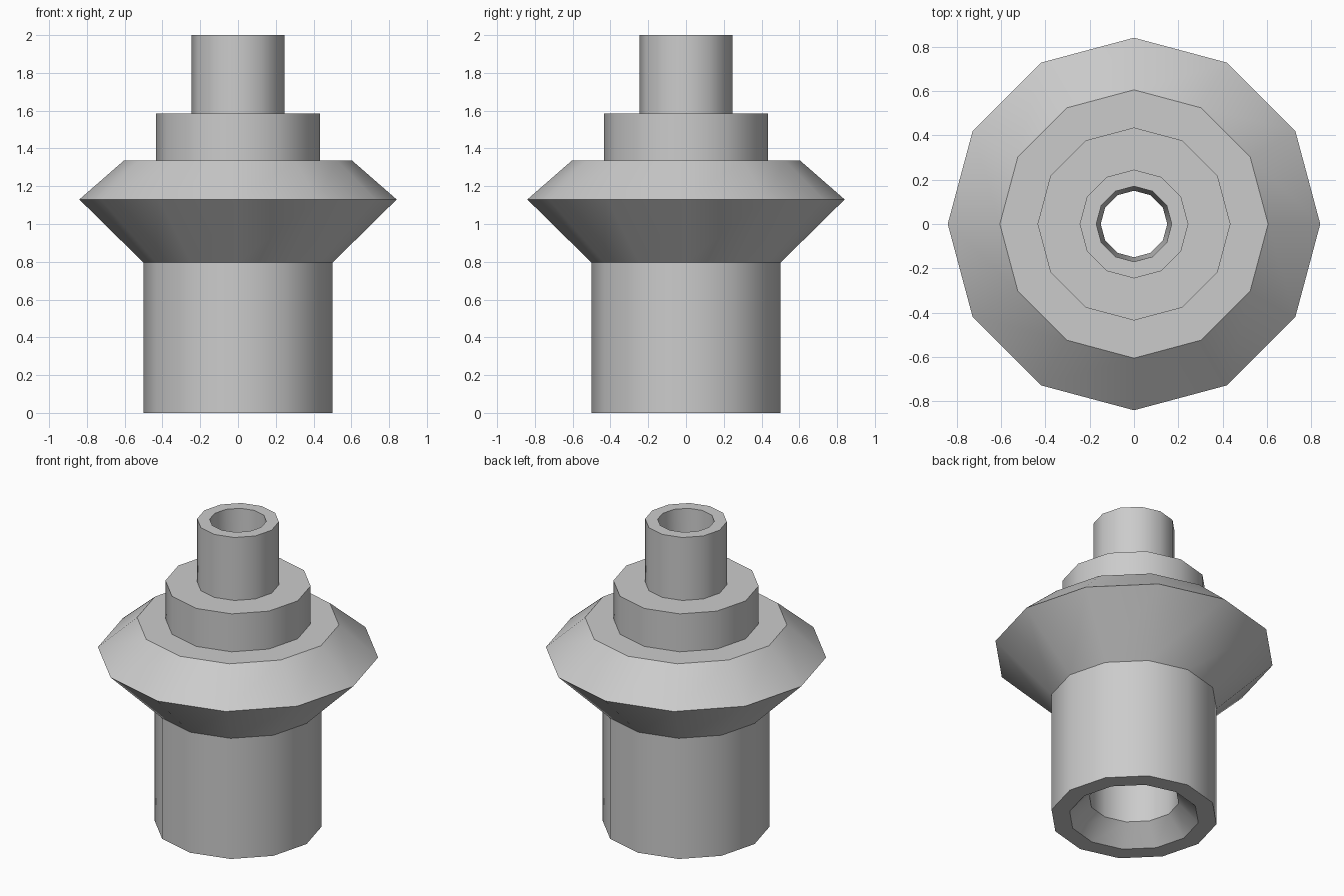
import bpy, bmesh, math

cube = bpy.data.objects.get("Cube")
if cube:
    bpy.data.objects.remove(cube)

SIDES = 12

grey = bpy.data.materials.new("plain_grey")
grey.use_nodes = True
colour = (0.6, 0.6, 0.6, 1)
grey.diffuse_color = colour
grey.node_tree.nodes["Principled BSDF"].inputs["Base Color"].default_value = colour


def lathe(name, profile):
    """Spin a closed (radius, height) loop around z."""
    bm = bmesh.new()
    rings = []
    for r, z in profile:
        ring = []
        for i in range(SIDES):
            a = math.tau * i / SIDES
            ring.append(bm.verts.new((r * math.cos(a), r * math.sin(a), z)))
        rings.append(ring)
    for k, low in enumerate(rings):
        high = rings[(k + 1) % len(rings)]
        for i in range(SIDES):
            j = (i + 1) % SIDES
            bm.faces.new((low[i], low[j], high[j], high[i]))
    bmesh.ops.recalc_face_normals(bm, faces=bm.faces)
    mesh = bpy.data.meshes.new(name)
    bm.to_mesh(mesh)
    bm.free()
    mesh.materials.append(grey)
    obj = bpy.data.objects.new(name, mesh)
    bpy.context.collection.objects.link(obj)
    bpy.ops.object.select_all(action="DESELECT")
    obj.select_set(True)
    bpy.context.view_layer.objects.active = obj
    bpy.ops.object.shade_smooth_by_angle(angle=math.radians(32))
    return obj


# Outside, from the bottom rim up: base, flared collar, step, nozzle
outside = [(0.5, 0), (0.5, 0.795), (0.84, 1.13), (0.605, 1.335),
           (0.435, 1.335), (0.435, 1.585), (0.245, 1.585), (0.245, 2)]
# Bore, from the nozzle down: tapered throat, wide socket, bottom chamfer
bore = [(0.17, 2), (0.15, 1.2), (0.27, 1.1), (0.27, 0.12), (0.39, 0)]

lathe("stepped_nozzle", outside + bore)
